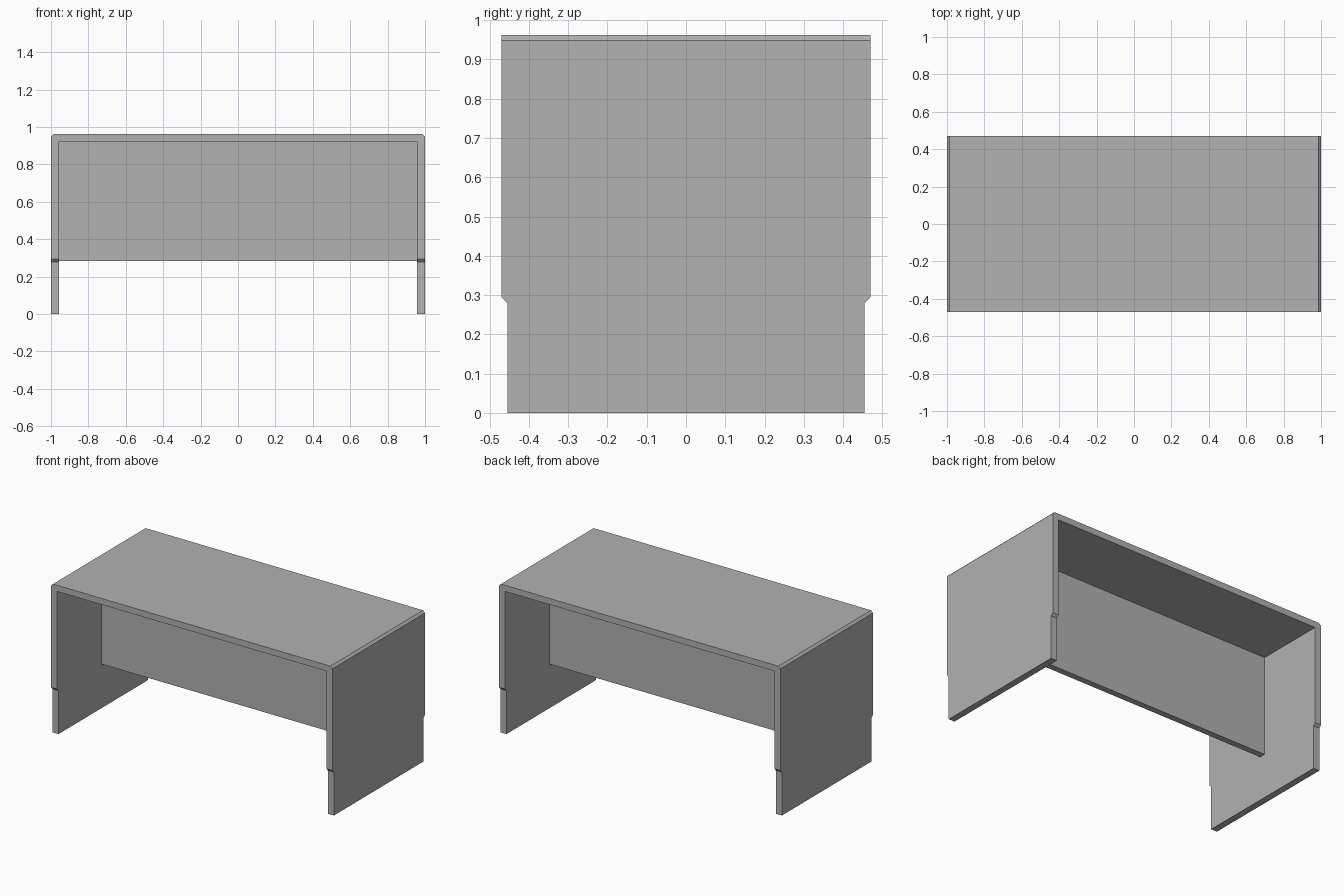
import bpy
import bmesh
from math import radians

cube = bpy.data.objects.get("Cube")
if cube:
    bpy.data.objects.remove(cube, do_unlink=True)

GREY = (0.445, 0.445, 0.445, 1)
HALF_DEPTH, FOOT_DEPTH = 0.47, 0.455      # half depths above and below the notch
NOTCH_LOW, NOTCH_HIGH = 0.279, 0.295
HEIGHT, UNDERSIDE, INNER = 0.962, 0.922, 0.957
CHAMFER = 0.014

mat = bpy.data.materials.new("plain_grey")
mat.use_nodes = True
mat.diffuse_color = GREY
mat.node_tree.nodes["Principled BSDF"].inputs["Base Color"].default_value = GREY


def add_object(name, bm):
    bmesh.ops.recalc_face_normals(bm, faces=bm.faces)
    mesh = bpy.data.meshes.new(name)
    bm.to_mesh(mesh)
    bm.free()
    mesh.materials.append(mat)
    obj = bpy.data.objects.new(name, mesh)
    bpy.context.collection.objects.link(obj)


# Desk shell: an arch of paired outer and inner points, mirrored to the left
leg_levels = (0, NOTCH_LOW, NOTCH_HIGH)
outer = [(-1, z) for z in leg_levels] + [(-1, HEIGHT - CHAMFER), (-1 + CHAMFER, HEIGHT)]
inner = [(-INNER, z) for z in leg_levels] + [(-INNER, UNDERSIDE)] * 2
outer += [(-x, z) for x, z in reversed(outer)]
inner += [(-x, z) for x, z in reversed(inner)]


def shell_point(bm, point, side):
    x, z = point
    depth = FOOT_DEPTH if z <= NOTCH_LOW else HALF_DEPTH
    return bm.verts.new((x, side * depth, z))


bm = bmesh.new()
rings = []
for o, i in zip(outer, inner):
    rings.append([shell_point(bm, o, -1), shell_point(bm, i, -1),
                  shell_point(bm, i, 1), shell_point(bm, o, 1)])
for a, b in zip(rings, rings[1:]):
    for k in range(4):
        n = (k + 1) % 4
        bm.faces.new((a[k], a[n], b[n], b[k]))
bm.faces.new(rings[0])
bm.faces.new(rings[-1])
bmesh.ops.remove_doubles(bm, verts=bm.verts, dist=0.0001)
bmesh.ops.dissolve_limit(bm, angle_limit=radians(1), verts=bm.verts, edges=bm.edges)
add_object("desk_top_and_legs", bm)

# Upright panel across the middle, between the legs
bm = bmesh.new()
bmesh.ops.create_cube(bm, size=1)
panel_bottom = 0.284
bmesh.ops.scale(bm, vec=(2 * INNER, 0.04, UNDERSIDE - panel_bottom), verts=bm.verts)
bmesh.ops.translate(bm, vec=(0, 0, (UNDERSIDE + panel_bottom) / 2), verts=bm.verts)
add_object("middle_panel", bm)
